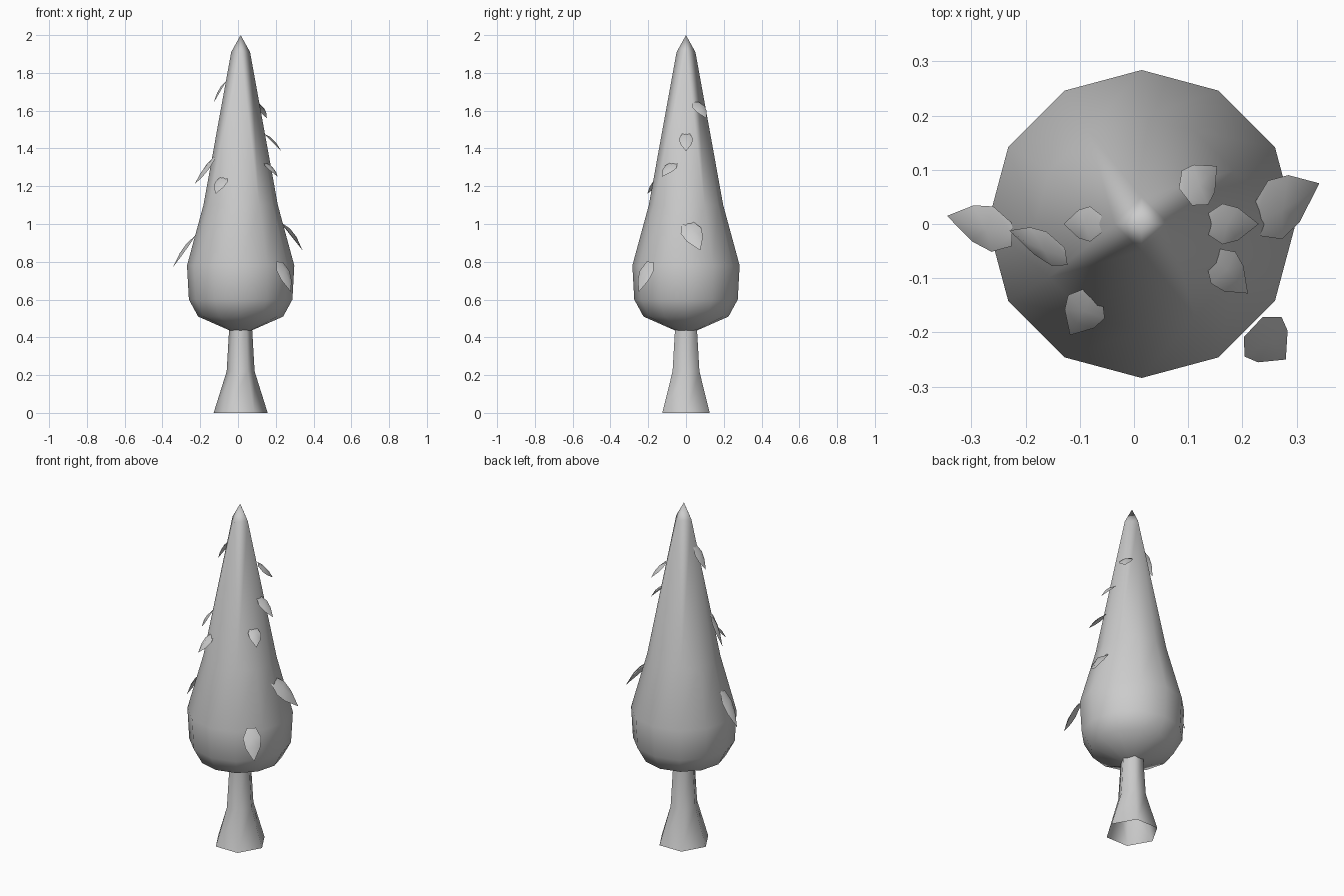
import bpy, bmesh
from math import sin, cos, tau, pi
from mathutils import Vector

cube = bpy.data.objects.get("Cube")
if cube:
    bpy.data.objects.remove(cube, do_unlink=True)

grey = bpy.data.materials.new("plain_grey")
grey.use_nodes = True
colour = (0.6, 0.6, 0.6, 1)
grey.diffuse_color = colour
grey.node_tree.nodes["Principled BSDF"].inputs["Base Color"].default_value = colour

CENTRE = 0.014  # trunk axis, offset by the leaves' overhang


def finish(bm, name, smooth=True, outward=True):
    if outward:
        bmesh.ops.recalc_face_normals(bm, faces=bm.faces)
    mesh = bpy.data.meshes.new(name)
    bm.to_mesh(mesh)
    bm.free()
    mesh.materials.append(grey)
    for poly in mesh.polygons:
        poly.use_smooth = smooth
    obj = bpy.data.objects.new(name, mesh)
    bpy.context.collection.objects.link(obj)
    return obj


def loft(bm, rings):
    """Join equal-length vertex rings with side faces."""
    for low, high in zip(rings, rings[1:]):
        n = len(low)
        for i in range(n):
            j = (i + 1) % n
            bm.faces.new((low[i], low[j], high[j], high[i]))


def ring(bm, n, z, rx, ry):
    return [bm.verts.new((CENTRE + rx * cos(tau * i / n), ry * sin(tau * i / n), z))
            for i in range(n)]


# Trunk: flared six-sided tube, open underneath
bm = bmesh.new()
loft(bm, [ring(bm, 6, z, rx, ry) for z, rx, ry in
          ((0, 0.143, 0.145), (0.22, 0.074, 0.082), (0.46, 0.06, 0.066))])
finish(bm, "trunk")

# Foliage: twelve-sided teardrop narrowing to a four-sided tip
bm = bmesh.new()
profile = ((0.435, 0.055), (0.51, 0.225), (0.6, 0.274), (0.78, 0.284), (1.1, 0.197))
rings = [ring(bm, 12, z, r, r) for z, r in profile]
bm.faces.new(rings[0][::-1])
neck = []
for i in range(12):
    a = round(i / 3) * pi / 2
    neck.append(bm.verts.new((CENTRE + 0.05 * cos(a), 0.05 * sin(a), 1.91)))
loft(bm, rings + [neck])
tip = bm.verts.new((CENTRE, 0, 2))
for i in range(12):
    bm.faces.new((neck[i], neck[(i + 1) % 12], tip))
bmesh.ops.remove_doubles(bm, verts=bm.verts, dist=0.0005)
bmesh.ops.dissolve_degenerate(bm, edges=bm.edges, dist=0.0005)
finish(bm, "foliage")


# Leaves: thin pointed blades, slightly ridged, drooping from the foliage
def leaf(name, base, point, width):
    base, point = Vector(base), Vector(point)
    along = point - base
    out = Vector((base.x - CENTRE, base.y, 0)).normalized()
    side = Vector((-out.y, out.x, 0))
    side = (side - along.normalized() * side.dot(along.normalized())).normalized()
    normal = side.cross(along).normalized()
    if normal.dot(out) < 0:
        normal = -normal
    bm = bmesh.new()
    mid = []
    edges = {-1: [], 1: []}
    for t, w, rise in ((0, 0.25, 0), (0.3, 0.5, 0.08), (0.6, 0.4, 0.08)):
        p = base + along * t
        mid.append(bm.verts.new(p + normal * rise * width * 2))
        for s in edges:
            edges[s].append(bm.verts.new(p + side * s * w * width))
    end = bm.verts.new(point)
    for s, e in edges.items():
        for k in range(2):
            bm.faces.new((mid[k], e[k], e[k + 1], mid[k + 1]))
        bm.faces.new((mid[2], e[2], end))
    bmesh.ops.recalc_face_normals(bm, faces=bm.faces)
    if sum(f.normal.dot(normal) for f in bm.faces) < 0:
        bmesh.ops.reverse_faces(bm, faces=bm.faces)
    finish(bm, name, outward=False)


leaves = (
    ((-0.225, -0.02, 0.94), (-0.345, 0.015, 0.77), 0.085),
    ((-0.125, -0.06, 1.35), (-0.23, -0.012, 1.21), 0.07),
    ((-0.06, 0, 1.76), (-0.13, 0, 1.64), 0.065),
    ((-0.075, -0.13, 1.25), (-0.118, -0.205, 1.16), 0.08),
    ((0.095, 0.05, 1.645), (0.153, 0.107, 1.56), 0.08),
    ((0.135, 0, 1.48), (0.23, 0, 1.385), 0.075),
    ((0.145, -0.06, 1.325), (0.21, -0.128, 1.25), 0.075),
    ((0.225, 0.005, 1.01), (0.342, 0.075, 0.86), 0.115),
    ((0.22, -0.19, 0.8), (0.28, -0.25, 0.64), 0.1),
)
for number, (base, point, width) in enumerate(leaves, 1):
    leaf(f"leaf_{number}", base, point, width)
